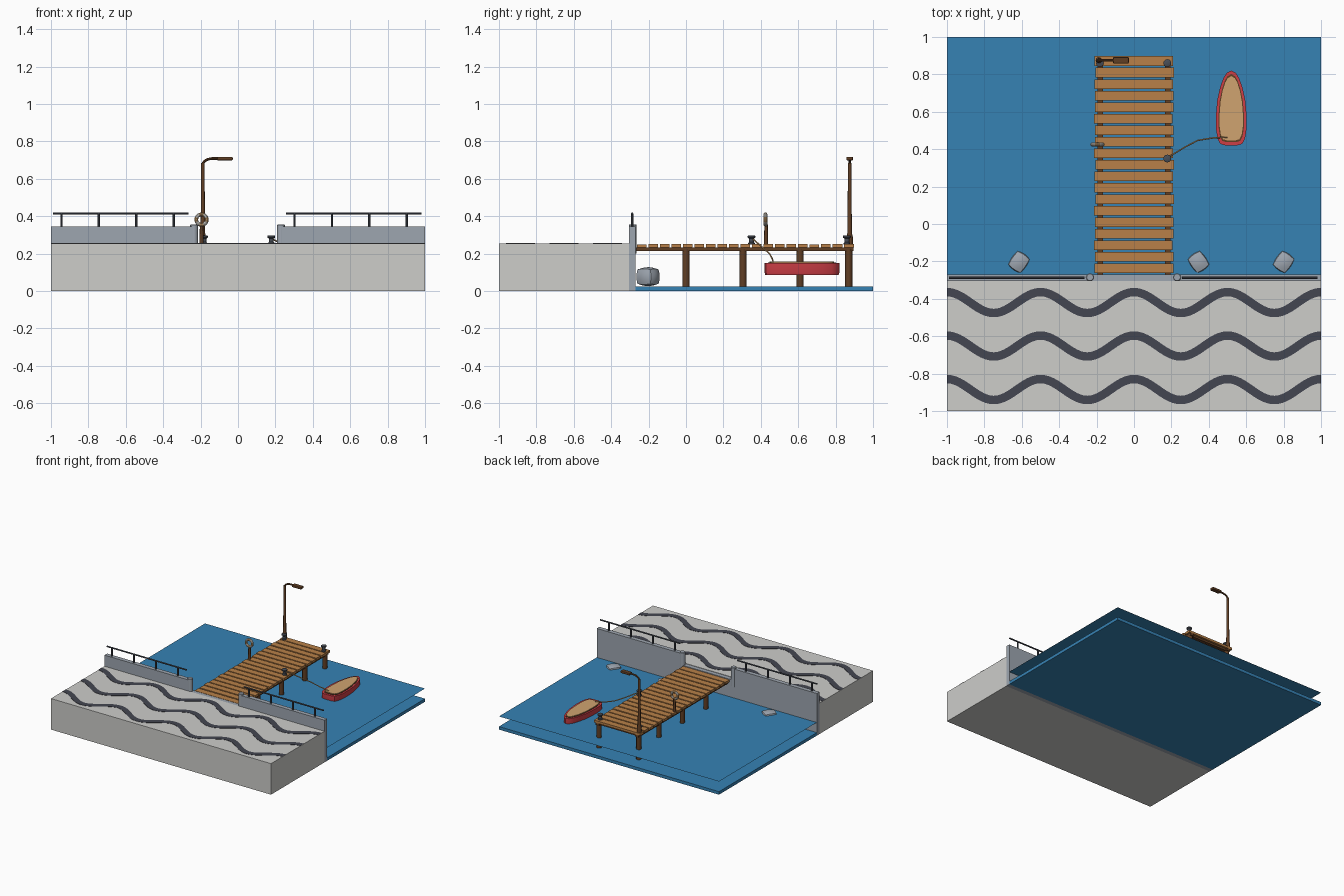
import bpy, bmesh, math
from mathutils import Vector, Matrix

if "Cube" in bpy.data.objects:
    bpy.data.objects.remove(bpy.data.objects["Cube"])


def mat(name, r, g, b):
    m = bpy.data.materials.new(name)
    lin = [((c / 255 + 0.055) / 1.055) ** 2.4 for c in (r, g, b)]
    m.diffuse_color = (*lin, 1)
    m.use_nodes = True
    m.node_tree.nodes["Principled BSDF"].inputs["Base Color"].default_value = m.diffuse_color
    return m


CONCRETE = mat("pale concrete", 205, 205, 202)
SLATE = mat("dark slate", 68, 70, 81)
WATER = mat("water blue", 54, 130, 180)
PLANK = mat("plank brown", 184, 128, 72)
DARKWOOD = mat("dark wood", 96, 62, 36)
RED = mat("hull red", 205, 62, 70)
TAN = mat("rope tan", 208, 164, 112)
WALL = mat("wall grey", 158, 166, 176)
METAL = mat("dark metal", 72, 77, 86)
WHITE = mat("off white", 232, 228, 220)


def finish(name, bm, m, smooth=False):
    bmesh.ops.recalc_face_normals(bm, faces=bm.faces)
    me = bpy.data.meshes.new(name)
    bm.to_mesh(me)
    bm.free()
    ob = bpy.data.objects.new(name, me)
    for x in (m if isinstance(m, list) else [m]):
        me.materials.append(x)
    bpy.context.collection.objects.link(ob)
    if smooth:
        bpy.ops.object.select_all(action='DESELECT')
        ob.select_set(True)
        bpy.context.view_layer.objects.active = ob
        bpy.ops.object.shade_smooth_by_angle(angle=math.radians(35))
    return ob


def box(name, x0, x1, y0, y1, z0, z1, m):
    bm = bmesh.new()
    bmesh.ops.create_cube(bm, size=1)
    for v in bm.verts:
        v.co = Vector(((x0, x1)[v.co.x > 0], (y0, y1)[v.co.y > 0], (z0, z1)[v.co.z > 0]))
    return finish(name, bm, m)


def lathe(name, x, y, prof, m, n=12):
    # profile of (radius, height) spun about a vertical axis
    bm = bmesh.new()
    rings = [[bm.verts.new((x + r * math.cos(2 * math.pi * i / n), y + r * math.sin(2 * math.pi * i / n), z))
              for i in range(n)] for r, z in prof]
    for a, b in zip(rings, rings[1:]):
        for i in range(n):
            bm.faces.new((a[i], a[(i + 1) % n], b[(i + 1) % n], b[i]))
    bm.faces.new(rings[0])
    bm.faces.new(rings[-1])
    return finish(name, bm, m, True)


def tube(name, pts, r, m, n=8):
    bm = bmesh.new()
    P = [Vector(p) for p in pts]
    rings = []
    for i, p in enumerate(P):
        t = (P[min(i + 1, len(P) - 1)] - P[max(i - 1, 0)]).normalized()
        up = Vector((0, 1, 0)) if abs(t.y) < 0.9 else Vector((0, 0, 1))
        u = t.cross(up).normalized()
        w = t.cross(u)
        rings.append([bm.verts.new(p + r * (u * math.cos(2 * math.pi * k / n) + w * math.sin(2 * math.pi * k / n)))
                      for k in range(n)])
    for a, b in zip(rings, rings[1:]):
        for i in range(n):
            bm.faces.new((a[i], a[(i + 1) % n], b[(i + 1) % n], b[i]))
    bm.faces.new(rings[0])
    bm.faces.new(rings[-1])
    return finish(name, bm, m, True)


# promenade, seabed and water surface
box("promenade", -1, 1, -1, -0.305, 0, 0.255, CONCRETE)
box("water_base", -1, 1, -0.27, 1, 0, 0.025, WATER)
bm = bmesh.new()
bm.faces.new([bm.verts.new(p) for p in ((-1, -0.27, 0.108), (1, -0.27, 0.108), (1, 1, 0.108), (-1, 1, 0.108))])
finish("water_surface", bm, WATER)

# wavy paving bands
for k, cy in enumerate((-0.42, -0.6525, -0.885)):
    bm = bmesh.new()
    rows = []
    for i in range(97):
        x = -1 + i / 48
        a = 4 * math.pi * x
        y, s = cy + 0.056 * math.cos(a), -0.056 * 4 * math.pi * math.sin(a)
        nrm = Vector((-s, 1, 0)).normalized() * 0.0225
        row = []
        for sg in (-1, 1):
            q = Vector((x, y, 0)) + nrm * sg
            q.x = max(-1, min(1, q.x))
            row += [bm.verts.new((q.x, q.y, z)) for z in (0.254, 0.257)]
        rows.append(row)
    for a, b in zip(rows, rows[1:]):
        for i, j in ((0, 1), (1, 3), (3, 2)):
            bm.faces.new((a[i], a[j], b[j], b[i]))
    finish(f"paving_wave_{k}", bm, SLATE)

# sea wall, gate posts, railings
box("sea_wall_base", -1, 1, -0.305, -0.27, 0, 0.252, WALL)
for side, x0, x1 in (("left", -1, -0.235), ("right", 0.235, 1)):
    box(f"parapet_{side}", x0, x1, -0.305, -0.27, 0.252, 0.346, WALL)
    px = -0.235 if side == "left" else 0.23
    lathe(f"gate_post_{side}", px, -0.285, [(0.021, 0.2), (0.021, 0.353), (0.018, 0.356)], WALL, 16)
    off = 0 if side == "left" else 1.246
    tube(f"rail_{side}", [(-0.99 + off, -0.288, 0.415), (-0.265 + off, -0.288, 0.415)], 0.006, METAL)
    for i in range(4):
        lathe(f"rail_post_{side}_{i}", -0.944 + i * 0.2 + off, -0.288, [(0.006, 0.34), (0.006, 0.414)], METAL, 8)

# jetty: planks, stringers, cross beams, piles
N, PITCH = 19, 1.17 / 19
for i in range(N):
    y = -0.268 + i * PITCH
    j = 0.003 * math.sin(i * 2.3)
    box(f"plank_{i}", -0.21 + j, 0.21 + j, y + 0.005, y + PITCH - 0.005, 0.232, 0.25 + abs(j) * 0.6, PLANK)
for sx in (-1, 1):
    box(f"stringer_{sx}", sx * 0.18 - 0.015, sx * 0.18 + 0.015, -0.27, 0.895, 0.214, 0.234, DARKWOOD)
    for i, y in enumerate((0, 0.305, 0.61, 0.87)):
        lathe(f"pile_{sx}_{i}", sx * 0.18, y, [(0.019, 0.02), (0.019, 0.225)], DARKWOOD)
for i, y in enumerate((0, 0.305, 0.61, 0.87)):
    box(f"cross_beam_{i}", -0.19, 0.19, y - 0.012, y + 0.012, 0.216, 0.233, DARKWOOD)

# mooring bollards
for i, (x, y) in enumerate(((0.178, 0.35), (-0.182, 0.86), (0.178, 0.86))):
    lathe(f"bollard_{i}", x, y, [(0.018, 0.248), (0.018, 0.256), (0.013, 0.262), (0.013, 0.28),
                                 (0.021, 0.286), (0.021, 0.295), (0.014, 0.298)], METAL)

# lamp
lathe("lamp_pole", -0.188, 0.875, [(0.017, 0.25), (0.017, 0.29), (0.012, 0.31), (0.009, 0.685)], DARKWOOD)
arm = [(-0.188 + 0.055 * (1 - math.cos(t * math.pi / 12)), 0.875, 0.675 + 0.034 * math.sin(t * math.pi / 12))
       for t in range(7)]
tube("lamp_arm", arm + [(-0.1, 0.875, 0.709)], 0.007, DARKWOOD)
head = box("lamp_head", -0.112, -0.028, 0.857, 0.893, 0.698, 0.718, DARKWOOD)
bv = head.modifiers.new("soft_edges", 'BEVEL')
bv.width, bv.segments = 0.006, 2

# lifebuoy on its stand, striped by angle
lathe("lifebuoy_post", -0.195, 0.428, [(0.011, 0.248), (0.009, 0.36)], DARKWOOD)
bm = bmesh.new()
A, B = 32, 10
g = [[bm.verts.new((-0.195 + (0.028 + 0.01 * math.cos(v * math.tau / B)) * math.cos(u * math.tau / A),
                    0.425 + 0.01 * math.sin(v * math.tau / B),
                    0.382 + (0.028 + 0.01 * math.cos(v * math.tau / B)) * math.sin(u * math.tau / A)))
      for v in range(B)] for u in range(A)]
for u in range(A):
    for v in range(B):
        f = bm.faces.new((g[u][v], g[(u + 1) % A][v], g[(u + 1) % A][(v + 1) % B], g[u][(v + 1) % B]))
        f.material_index = ((u + 2) // 4) % 2
finish("lifebuoy", bm, [TAN, WHITE], True)

# rowing boat: stacked outlines, colour per layer
HALF = [(0, 0.82), (0.024, 0.808), (0.042, 0.78), (0.06, 0.73), (0.075, 0.66), (0.082, 0.58),
        (0.082, 0.51), (0.073, 0.455), (0.058, 0.428), (0.03, 0.42)]
OUT = HALF + [(-x, y) for x, y in reversed(HALF[1:])]


def boat_part(name, layers, m):
    bm = bmesh.new()
    rings = [[bm.verts.new((0.52 + x * s, 0.61 + (y - 0.61) * t, z)) for x, y in OUT] for s, t, z in layers]
    n = len(OUT)
    for a, b in zip(rings, rings[1:]):
        for i in range(n):
            bm.faces.new((a[i], a[(i + 1) % n], b[(i + 1) % n], b[i]))
    bm.faces.new(rings[0])
    bm.faces.new(rings[-1])
    finish(name, bm, m, True)


boat_part("boat_hull", [(0.95, 0.98, 0.086), (1, 1, 0.1), (1, 1, 0.15)], RED)
boat_part("boat_gunwale", [(0.83, 0.91, 0.148), (0.83, 0.91, 0.153)], DARKWOOD)
boat_part("boat_floor", [(0.76, 0.86, 0.15), (0.76, 0.86, 0.157)], TAN)

# mooring rope
tube("mooring_rope", [(0.185, 0.358, 0.278), (0.27, 0.41, 0.232), (0.34, 0.447, 0.2),
                      (0.42, 0.46, 0.175), (0.5, 0.465, 0.16)], 0.004, TAN)

# shore rocks
for i, x in enumerate((-0.615, 0.345, 0.8)):
    bm = bmesh.new()
    bmesh.ops.create_cube(bm, size=2)
    bmesh.ops.subdivide_edges(bm, edges=bm.edges[:], cuts=5, use_grid_fill=True)
    for v in bm.verts:
        v.co = v.co.normalized().lerp(v.co * 0.8, 0.45)
        v.co = Matrix.Rotation(math.radians((-35, 35, -35)[i]), 3, 'Z') @ Vector(
            (v.co.x * 0.055, v.co.y * 0.063, v.co.z * 0.056))
        v.co += Vector((x, -0.203, 0.077))
    finish(f"shore_rock_{i}", bm, WALL, True)
